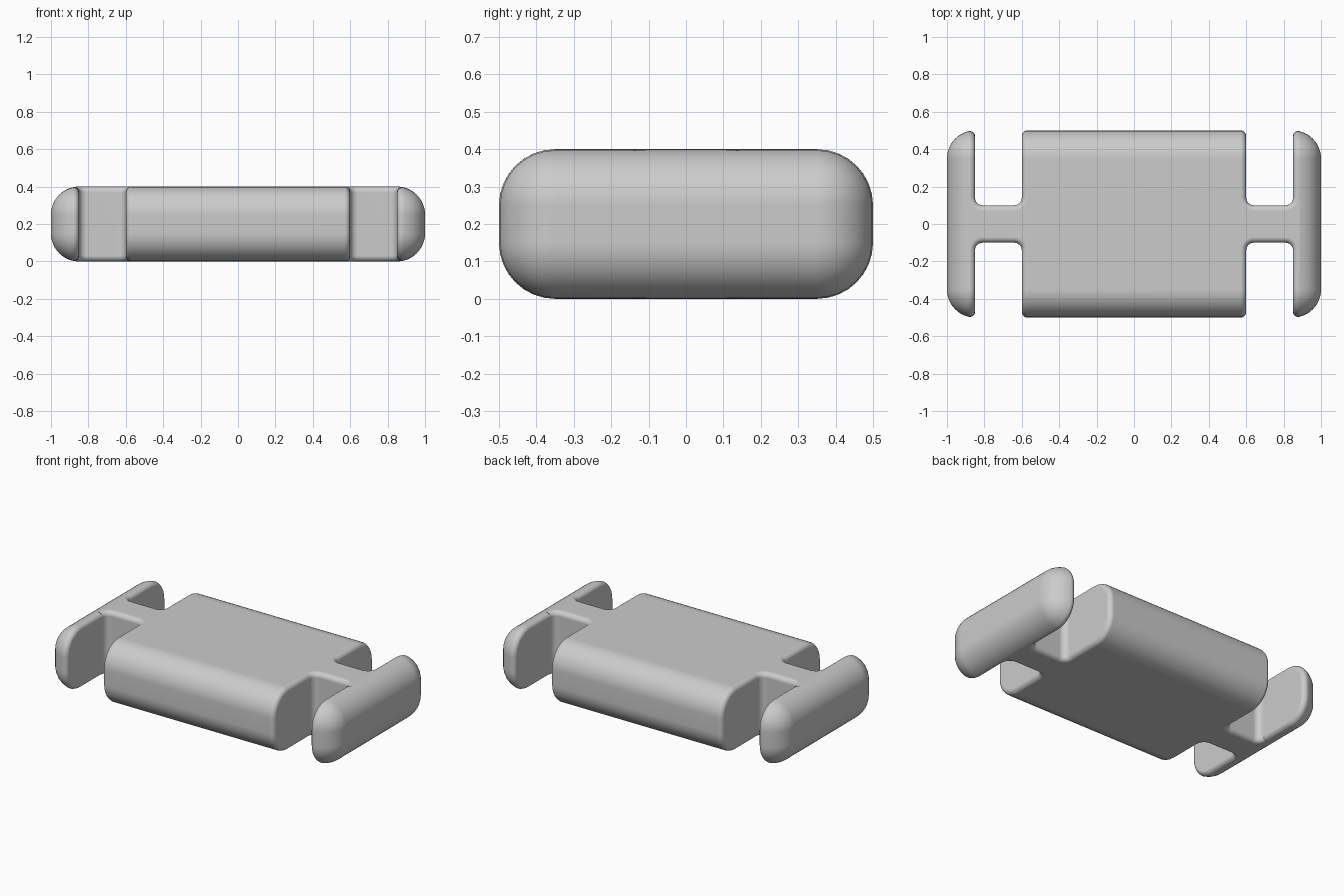
import bpy, bmesh
from math import sin, cos, pi, sqrt

if "Cube" in bpy.data.objects:
    bpy.data.objects.remove(bpy.data.objects["Cube"])

HALF_Y, HALF_Z = 0.5, 0.2
ROUND = 0.15                  # large rounding of the outer shell
RIM, FILLET = 0.03, 0.04      # small edge rounding, inner corner fillet
BLOCK_X, PLATE_X, NECK_Y = 0.6, 0.85, 0.1
STEPS = 6

grey = bpy.data.materials.new("plain_grey")
grey.use_nodes = True
colour = (0.6, 0.6, 0.6, 1)
grey.diffuse_color = colour
grey.node_tree.nodes["Principled BSDF"].inputs["Base Color"].default_value = colour


def quarter(n):
    """Angles from 0 to 90 degrees."""
    return [pi / 2 * i / n for i in range(n + 1)]


def build(name, rings):
    """Skin a stack of equal-length rings and cap both ends."""
    bm = bmesh.new()
    loops = [[bm.verts.new(p) for p in ring] for ring in rings]
    for a, b in zip(loops, loops[1:]):
        for i in range(len(a)):
            j = (i + 1) % len(a)
            bm.faces.new((a[i], a[j], b[j], b[i]))
    bm.faces.new(loops[0])
    bm.faces.new(loops[-1])
    bmesh.ops.remove_doubles(bm, verts=bm.verts, dist=0.0001)
    bmesh.ops.recalc_face_normals(bm, faces=bm.faces)
    mesh = bpy.data.meshes.new(name)
    bm.to_mesh(mesh)
    bm.free()
    mesh.materials.append(grey)
    obj = bpy.data.objects.new(name, mesh)
    bpy.context.collection.objects.link(obj)
    bpy.ops.object.select_all(action='DESELECT')
    obj.select_set(True)
    bpy.context.view_layer.objects.active = obj
    bpy.ops.object.shade_smooth_by_angle(angle=pi / 5)
    weighted = obj.modifiers.new("even_shading", 'WEIGHTED_NORMAL')
    weighted.keep_sharp = True
    return obj


def section(x, inset):
    """Rounded rectangle across x, shrunk by inset."""
    r = ROUND - inset
    ring = []
    for k, (sy, sz) in enumerate([(1, 1), (-1, 1), (-1, -1), (1, -1)]):
        for t in quarter(8):
            a = t + k * pi / 2
            ring.append((x, sy * (HALF_Y - ROUND) + r * cos(a),
                         HALF_Z + sz * (HALF_Z - ROUND) + r * sin(a)))
    return ring


# Central block with softly rounded ends
end = [(BLOCK_X - RIM + RIM * sin(t), RIM * (1 - cos(t))) for t in quarter(STEPS)]
profile = [(-x, d) for x, d in reversed(end)] + end
build("central_block", [section(x, d) for x, d in profile])

# End plates: tight inner rim, fully rounded outer side
start = ROUND - sqrt(ROUND ** 2 - RIM ** 2)
plate = [(PLATE_X + RIM * (1 - cos(t)), start + (RIM - start) * (1 - sin(t)))
         for t in quarter(STEPS)]
plate += [(PLATE_X + ROUND * sin(t), ROUND * (1 - cos(t)))
          for t in quarter(12) if ROUND * sin(t) > RIM + 0.005]


def shell_height(x):
    """Half height of the outer shell at x."""
    over = max(0, x - PLATE_X)
    return HALF_Z - ROUND + sqrt(ROUND ** 2 - over ** 2)


def neck_ring(side, d, z):
    """Neck outline flared into block and plate, offset inward by d."""
    c, r = NECK_Y + FILLET, FILLET + d
    edge = [(BLOCK_X - d - 0.004, c)]
    edge += [(BLOCK_X + FILLET - r * cos(t), c - r * sin(t)) for t in quarter(STEPS)]
    edge += [(PLATE_X - FILLET + r * sin(t), c - r * cos(t)) for t in quarter(STEPS)]
    edge += [(PLATE_X + d + 0.004, c)]
    outline = edge + [(x, -y) for x, y in reversed(edge)]
    return [(side * x, y, HALF_Z + z * shell_height(x) / HALF_Z) for x, y in outline]


# Neck layers from bottom to top, rounded along both rims
upper = [(RIM * (1 - cos(t)), HALF_Z - RIM + RIM * sin(t)) for t in quarter(STEPS)]
layers = [(d, -z) for d, z in reversed(upper)] + upper

for label, side in (("left", 1), ("right", -1)):
    build(label + "_end_plate", [section(side * x, d) for x, d in plate])
    build(label + "_neck", [neck_ring(side, d, z) for d, z in layers])
